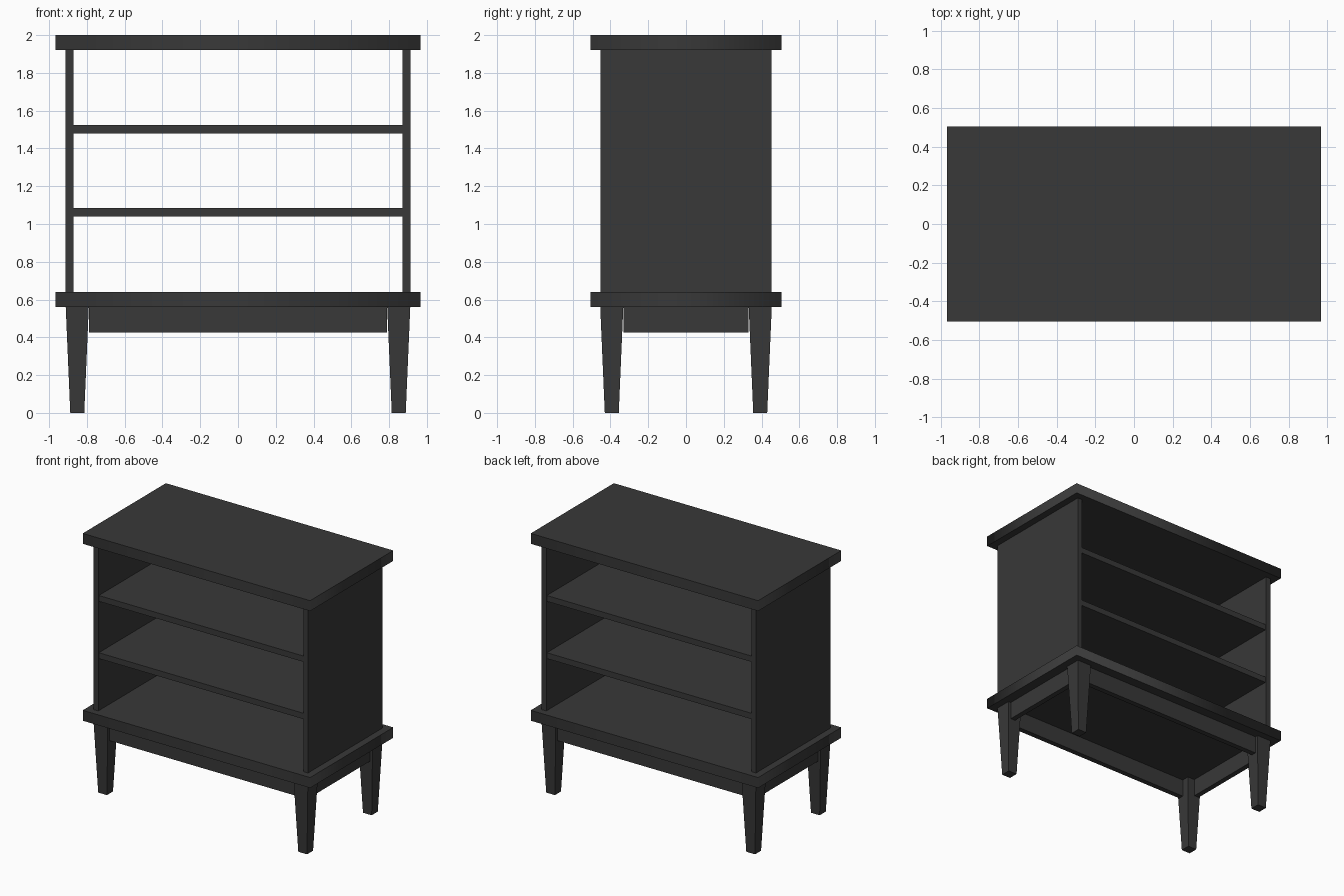
import bpy
import bmesh

old = bpy.data.objects.get("Cube")
if old:
    bpy.data.objects.remove(old, do_unlink=True)

charcoal = bpy.data.materials.new("charcoal_wood")
charcoal.use_nodes = True
colour = (0.04, 0.04, 0.04, 1)
charcoal.diffuse_color = colour
charcoal.node_tree.nodes["Principled BSDF"].inputs["Base Color"].default_value = colour


def box(name, x, y, z, taper=None, soft_corners=False):
    """Box between (min, max) ranges; taper insets the lower end on all sides."""
    bm = bmesh.new()
    bmesh.ops.create_cube(bm, size=1)
    for v in bm.verts:
        inset = taper if taper and v.co.z < 0 else 0
        for i, (low, high) in enumerate((x, y, z)):
            d = inset if i < 2 else 0
            v.co[i] = low + d if v.co[i] < 0 else high - d
    # Soft corners blend the shading around the rim only
    if soft_corners:
        for f in bm.faces:
            f.smooth = True
        for e in bm.edges:
            a, b = e.verts
            e.smooth = abs(a.co.z - b.co.z) > 0.01
    mesh = bpy.data.meshes.new(name)
    bm.to_mesh(mesh)
    bm.free()
    mesh.materials.append(charcoal)
    obj = bpy.data.objects.new(name, mesh)
    bpy.context.collection.objects.link(obj)
    return obj


def span(side, inner, outer):
    return tuple(sorted((side * inner, side * outer)))


# Overhanging top and base slabs
for name, z in (("top_slab", (1.92, 2.0)), ("base_slab", (0.56, 0.64))):
    box(name, (-0.967, 0.967), (-0.505, 0.505), z, soft_corners=True)

# Shelves, open at front and back
for name, z in (("lower_shelf", 1.04), ("upper_shelf", 1.48)):
    box(name, (-0.872, 0.872), (-0.445, 0.445), (z, z + 0.045))

# Side panels and side aprons
for side, label in ((1, "left"), (-1, "right")):
    box(label + "_panel", span(side, 0.872, 0.912), (-0.452, 0.452), (0.64, 1.92))
    box(label + "_apron", span(side, 0.85, 0.89), (-0.33, 0.33), (0.425, 0.56))

# Front and back aprons, and tapered legs
for face, label in ((-1, "front"), (1, "back")):
    box(label + "_apron", (-0.79, 0.79), span(face, 0.39, 0.43), (0.425, 0.56))
    for side, hand in ((1, "left"), (-1, "right")):
        box(label + "_" + hand + "_leg", span(side, 0.79, 0.912),
            span(face, 0.332, 0.454), (0, 0.56), taper=0.024)
